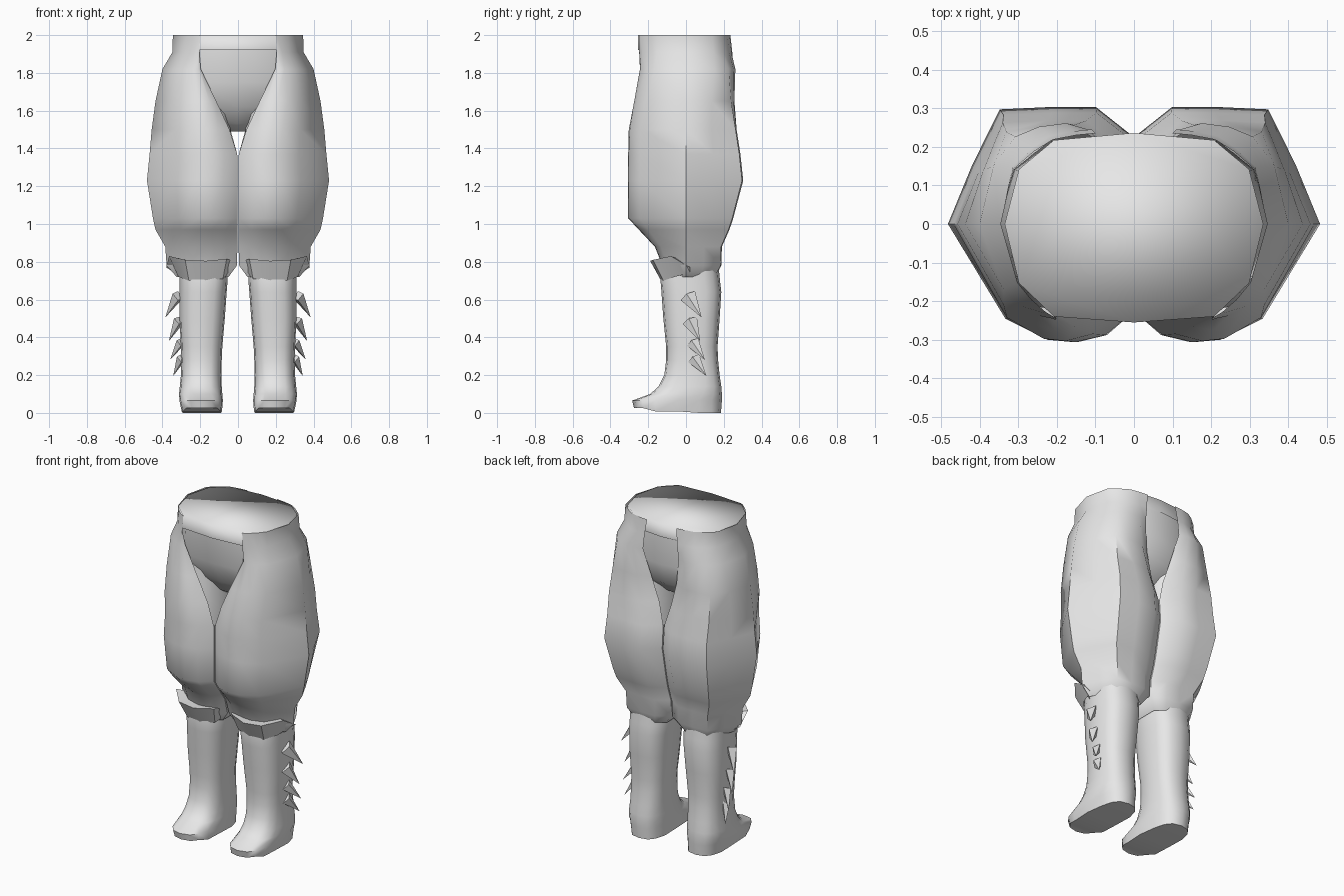
import bpy, bmesh, math
from mathutils import Vector

if "Cube" in bpy.data.objects:
    bpy.data.objects.remove(bpy.data.objects["Cube"])

grey = bpy.data.materials.new("light_grey")
grey.diffuse_color = (0.8, 0.8, 0.8, 1)
grey.use_nodes = True
grey.node_tree.nodes["Principled BSDF"].inputs["Base Color"].default_value = grey.diffuse_color


def finish(name, bm, mirror=True, angle=50):
    bmesh.ops.recalc_face_normals(bm, faces=bm.faces)
    me = bpy.data.meshes.new(name)
    bm.to_mesh(me)
    bm.free()
    me.materials.append(grey)
    ob = bpy.data.objects.new(name, me)
    bpy.context.collection.objects.link(ob)
    bpy.ops.object.select_all(action='DESELECT')
    ob.select_set(True)
    bpy.context.view_layer.objects.active = ob
    bpy.ops.object.shade_smooth_by_angle(angle=math.radians(angle))
    if mirror:
        m = ob.modifiers.new("mirror", 'MIRROR')
        m.use_mirror_merge = False
    return ob


def loft(bm, rings, closed=True):
    rows = [[bm.verts.new(p) for p in r] for r in rings]
    n = len(rows[0])
    for a, b in zip(rows, rows[1:]):
        for i in range(n if closed else n - 1):
            j = (i + 1) % n
            bm.faces.new((a[i], a[j], b[j], b[i]))
    return rows


def oval(z, x0, x1, y0, y1, n=14, p=0.8):
    """Rounded ring between the given limits, starting at the back."""
    pts = []
    for i in range(n):
        a = 2 * math.pi * i / n
        s, c = math.sin(a), math.cos(a)
        s = math.copysign(abs(s) ** p, s)
        c = math.copysign(abs(c) ** p, c)
        pts.append(((x0 + x1) / 2 + s * (x1 - x0) / 2,
                    (y0 + y1) / 2 + c * (y1 - y0) / 2, z))
    return pts


# Pelvis with a flat waist cap and a raised waistband
outline = [(1, 0), (.89, .6), (.62, .92), (0, 1), (-.62, .92), (-.89, .6),
           (-1, 0), (-.89, -.6), (-.62, -.94), (0, -1), (.62, -.94), (.89, -.6)]


def pelvis_ring(z, w, yf, yb):
    return [(x * w, y * (yb if y > 0 else -yf), z) for x, y in outline]


bm = bmesh.new()
rows = loft(bm, [pelvis_ring(2.0, .335, -.255, .236), pelvis_ring(1.92, .335, -.255, .236)])
bm.faces.new(rows[0])
finish("waistband", bm, False, 100)

bm = bmesh.new()
rows = loft(bm, [pelvis_ring(*r) for r in (
    (1.95, .325, -.235, .228), (1.75, .35, -.225, .235), (1.62, .34, -.17, .2),
    (1.53, .2, -.1, .11), (1.49, .04, -.04, .04))])
bm.faces.new(rows[-1])
finish("pelvis", bm, False, 80)

# Thighs under the trouser legs
bm = bmesh.new()
loft(bm, [oval(*r) for r in (
    (1.75, .06, .32, -.19, .20), (1.6, .04, .38, -.2, .21), (1.48, .035, .4, -.22, .22),
    (1.37, .02, .41, -.22, .22), (1.1, .03, .40, -.2, .2), (.85, .05, .33, -.1, .16))])
finish("thigh", bm)

# Trouser legs: outer arc from front edge to back edge, open above the crotch
LOW = [(0, -.75), (.15, -.94), (.32, -1), (.46, -.98), (.69, -.8), (1, 0),
       (.87, .5), (.72, .98), (.45, 1), (.2, 1), (0, .75)]
TOP = [(0, -1), (.03, -.99), (.2, -.93), (.45, -.8), (.7, -.62), (1, 0),
       (.87, .6), (.65, .8), (.45, .93), (.2, .98), (0, 1)]
# height, front edge x, back edge x, outer x, front y, back y, waist blend
LEG = [(2.0, .2, .1, .345, -.245, .235, 1), (1.91, .205, .11, .347, -.248, .245, 1),
       (1.82, .197, .12, .40, -.25, .265, .7), (1.65, .115, .085, .437, -.28, .258, .3),
       (1.5, .045, .04, .457, -.303, .268, 0), (1.37, .004, .004, .468, -.306, .288, 0),
       (1.23, .003, .003, .482, -.306, .303, 0), (1.03, .003, .003, .45, -.306, .25, 0),
       (.97, .003, .003, .437, -.25, .23, 0), (.88, .003, .003, .385, -.165, .19, 0),
       (.78, .006, .006, .378, -.125, .187, 0), (.72, .05, .05, .325, -.10, .155, 0)]


def leg_ring(z, xf, xb, xo, yf, yb, w):
    pts = []
    for (u, v), (tu, tv) in zip(LOW, TOP):
        u, v = u + (tu - u) * w, v + (tv - v) * w
        xe = xf if v < 0 else xb
        pts.append((xe + u * (xo - xe), v * (yb if v > 0 else -yf), z))
    return pts


bm = bmesh.new()
rows = loft(bm, [leg_ring(*r) for r in LEG], False)
closed = rows[5:]
for a, b in zip(closed, closed[1:]):      # inner seam wall
    bm.faces.new((a[-1], a[0], b[0], b[-1]))
finish("trouser_leg", bm)

# Flared knee cuff on the front of each leg
top = [(.008, -.06, .80), (.06, -.15, .815), (.17, -.19, .805), (.28, -.175, .81),
       (.365, -.08, .83), (.38, .02, .77)]
low = [(.035, -.04, .75), (.08, -.11, .71), (.17, -.132, .70), (.26, -.12, .70),
       (.315, -.06, .72), (.33, .02, .74)]
mid = Vector((.19, .03, .79))
ledge = [tuple(Vector(p).lerp(mid, .4)) for p in top]
bm = bmesh.new()
loft(bm, [ledge, top, low], False)
finish("knee_cuff", bm, angle=35)


# Boots: shaft, foot and a sole stepped at the heel
def sole_z(y):
    if y > .06:
        return 0.0
    if y > 0:
        return .04
    return .008 if y > -.2 else .025


bm = bmesh.new()
N = 16
rings = [oval(z, x0, x1, y0, y1, N, .75) for z, x0, x1, y0, y1 in (
    (.80, .06, .31, -.12, .17), (.70, .055, .31, -.135, .18), (.64, .06, .31, -.13, .187),
    (.50, .07, .31, -.12, .178), (.35, .083, .302, -.105, .167), (.28, .086, .30, -.105, .17),
    (.20, .088, .302, -.115, .178), (.14, .086, .308, -.145, .187), (.10, .083, .312, -.19, .19),
    (.065, .08, .31, -.285, .19))]
rim = oval(0, .085, .298, -.275, .185, N, .7)
rings.append([(x, y, sole_z(y)) for x, y, z in rim])
b = loft(bm, rings)[-1]
for i in range(N // 2):                   # sole strips across the foot
    quad = [b[i], b[i + 1], b[(N - i - 1) % N], b[(N - i) % N]]
    bm.faces.new(list(dict.fromkeys(quad)))
finish("boot", bm)

# Row of spikes down the outside of each boot
bm = bmesh.new()
for base, tip, r in (((.318, .01, .62), (.385, .083, .505), .045),
                     ((.312, .02, .49), (.366, .075, .38), .042),
                     ((.302, .035, .375), (.36, .10, .28), .036),
                     ((.300, .04, .29), (.343, .108, .195), .036)):
    base, tip = Vector(base), Vector(tip)
    side = (tip - base).normalized()
    a = side.cross(Vector((1, 0, 0))).normalized()
    c = side.cross(a)
    ring = [bm.verts.new(base + r * (a * math.cos(t) + c * math.sin(t) * .7))
            for t in (k * math.pi / 2 for k in range(4))]
    apex = bm.verts.new(tip)
    bm.faces.new(ring)
    for k in range(4):
        bm.faces.new((ring[k], ring[(k + 1) % 4], apex))
finish("boot_spikes", bm, angle=30)
